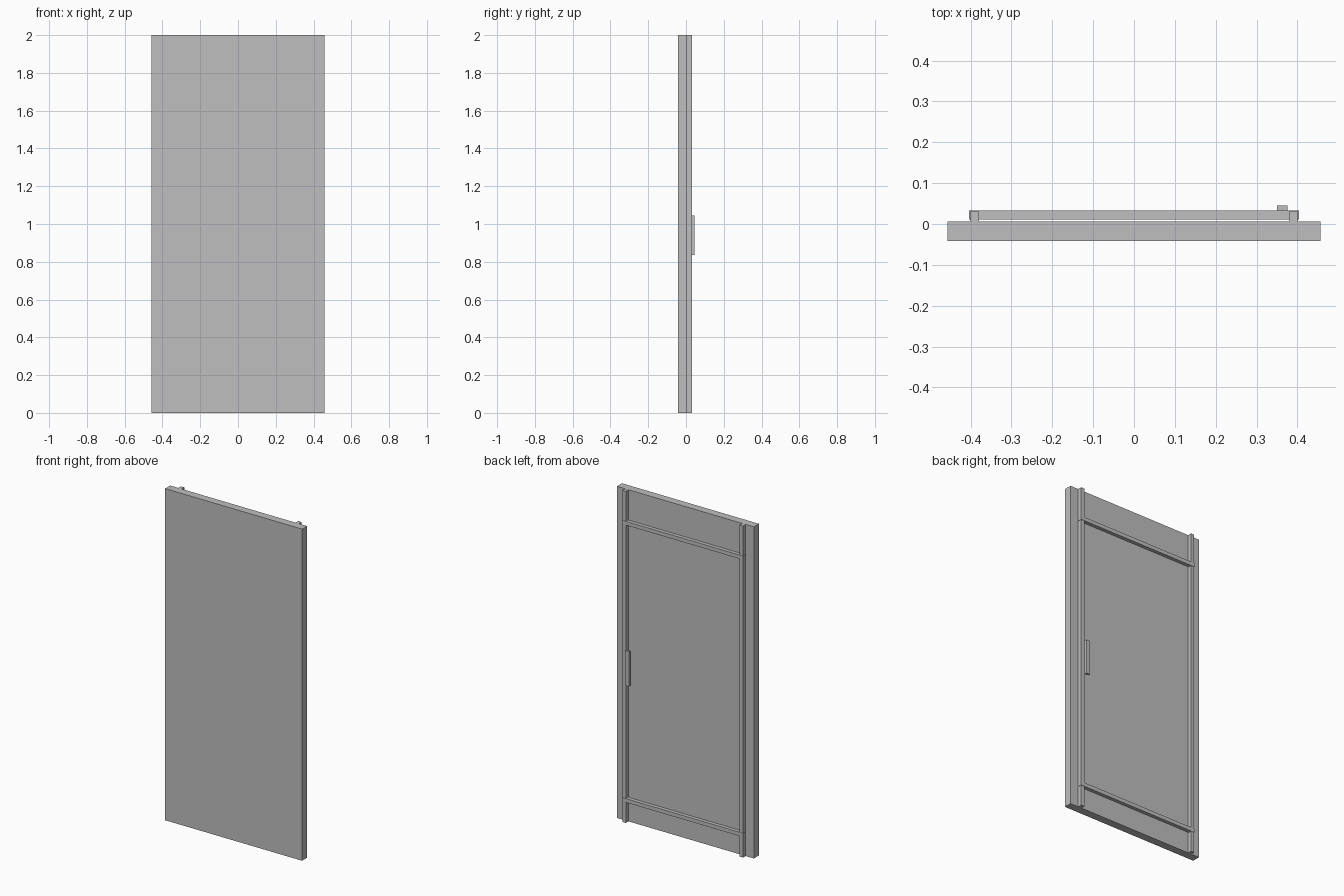
import bpy
import bmesh
from mathutils import Vector

cube = bpy.data.objects.get("Cube")
if cube:
    bpy.data.objects.remove(cube, do_unlink=True)

GREY = (0.52, 0.52, 0.52, 1.0)
grey = bpy.data.materials.new("plain grey")
grey.use_nodes = True
grey.diffuse_color = GREY
for node in grey.node_tree.nodes:
    if node.type == 'BSDF_PRINCIPLED':
        node.inputs["Base Color"].default_value = GREY


def box(name, x, y, z):
    """Box spanning the (low, high) ranges along each axis."""
    low, high = (Vector(c) for c in zip(x, y, z))
    bm = bmesh.new()
    bmesh.ops.create_cube(bm, size=1)
    for v in bm.verts:
        v.co = (low + high) / 2 + v.co * (high - low)
    mesh = bpy.data.meshes.new(name)
    bm.to_mesh(mesh)
    bm.free()
    mesh.materials.append(grey)
    obj = bpy.data.objects.new(name, mesh)
    bpy.context.collection.objects.link(obj)
    return obj


# Door slab
box("door_slab", (-0.457, 0.457), (-0.042, 0.006), (0, 2))

# Upright battens on the back, full height
for side, x in (("left", (0.38, 0.402)), ("right", (-0.402, -0.38))):
    box(side + "_upright", x, (0.006, 0.031), (0, 2))

# Cross rails, slightly proud of the uprights and clear of the slab
for level, z in (("top", (1.797, 1.82)), ("bottom", (0.125, 0.148))):
    box(level + "_rail", (-0.404, 0.404), (0.011, 0.033), z)

# Pull handle
box("handle", (0.35, 0.376), (0.03, 0.045), (0.835, 1.045))
